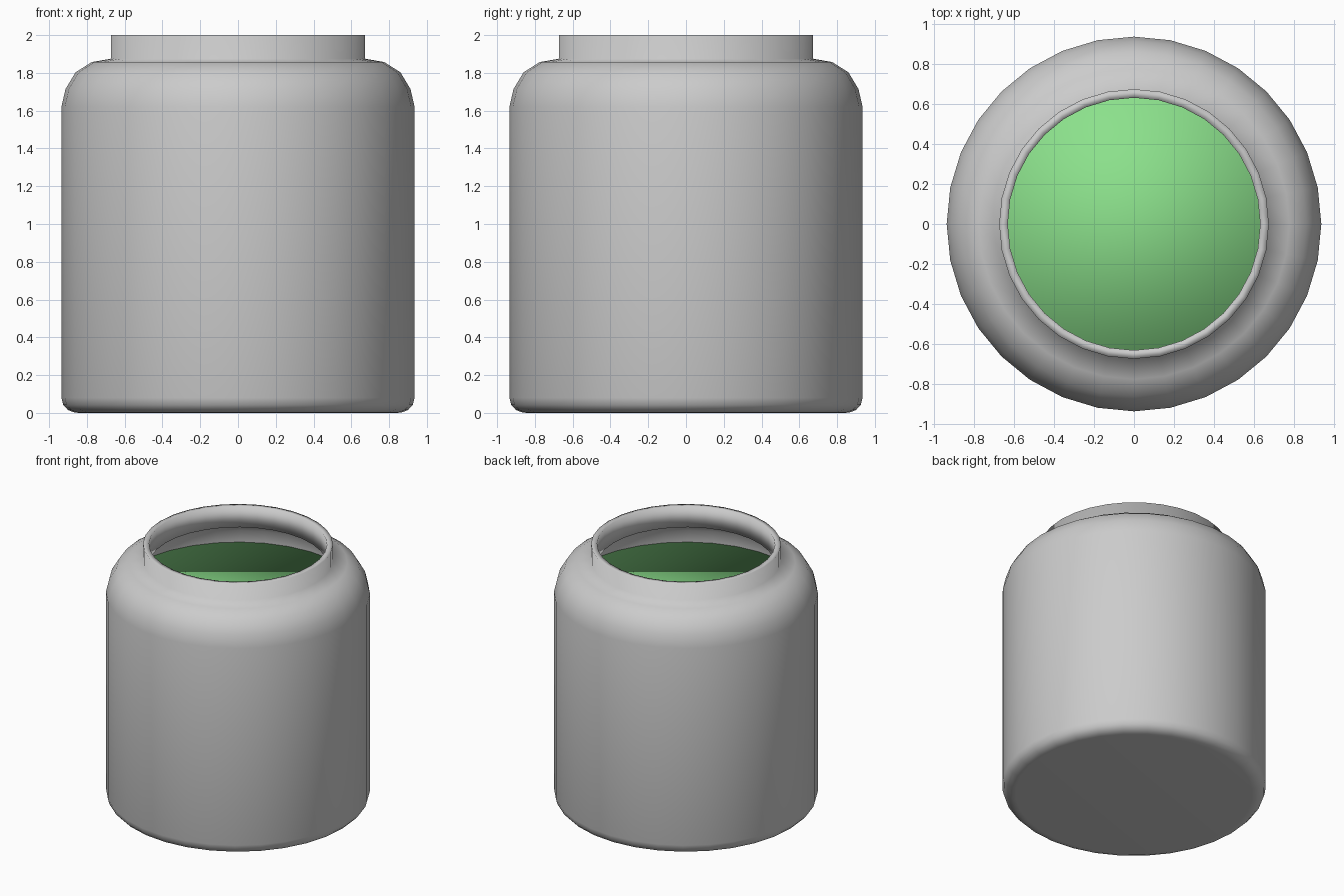
import bpy, bmesh, math

if "Cube" in bpy.data.objects:
    bpy.data.objects.remove(bpy.data.objects["Cube"])

SIDES = 32


def lathe(name, profile):
    """Revolve a closed half-profile; points with radius 0 become poles/caps."""
    bm = bmesh.new()
    rings = []
    for r, z in profile:
        rings.append([bm.verts.new((r * math.cos(2 * math.pi * i / SIDES),
                                    r * math.sin(2 * math.pi * i / SIDES), z))
                      for i in range(SIDES)])
    for a, b in zip(rings, rings[1:]):
        for i in range(SIDES):
            j = (i + 1) % SIDES
            bm.faces.new((a[i], a[j], b[j], b[i]))
    # flat caps close both ends of the profile
    bm.faces.new(rings[0])
    bm.faces.new(rings[-1])
    bmesh.ops.recalc_face_normals(bm, faces=bm.faces)
    mesh = bpy.data.meshes.new(name)
    bm.to_mesh(mesh)
    bm.free()
    mesh.shade_smooth()
    obj = bpy.data.objects.new(name, mesh)
    bpy.context.collection.objects.link(obj)
    return obj


# Jar: outer wall up to the rim, then the inner wall back down to the floor
outer = [(0.84, 0), (0.865, 0.002), (0.9, 0.015), (0.925, 0.042), (0.935, 0.08),
         (0.935, 1.62), (0.913, 1.715), (0.86, 1.803), (0.775, 1.857),
         (0.673, 1.875), (0.673, 2.0)]
inner = [(0.63, 2.0), (0.63, 1.838), (0.757, 1.817), (0.832, 1.773),
         (0.875, 1.7), (0.895, 1.61), (0.895, 0.09), (0.88, 0.058), (0.84, 0.042)]
lathe("jar", outer + inner)

# Contents filling the jar up to the start of the shoulder
contents = lathe("contents", [(0.835, 0.045), (0.875, 0.06), (0.892, 0.09), (0.892, 1.6)])
mat = bpy.data.materials.new("green_contents")
mat.diffuse_color = (0.26, 0.75, 0.26, 1)
mat.use_nodes = True
mat.node_tree.nodes["Principled BSDF"].inputs["Base Color"].default_value = mat.diffuse_color
contents.data.materials.append(mat)
